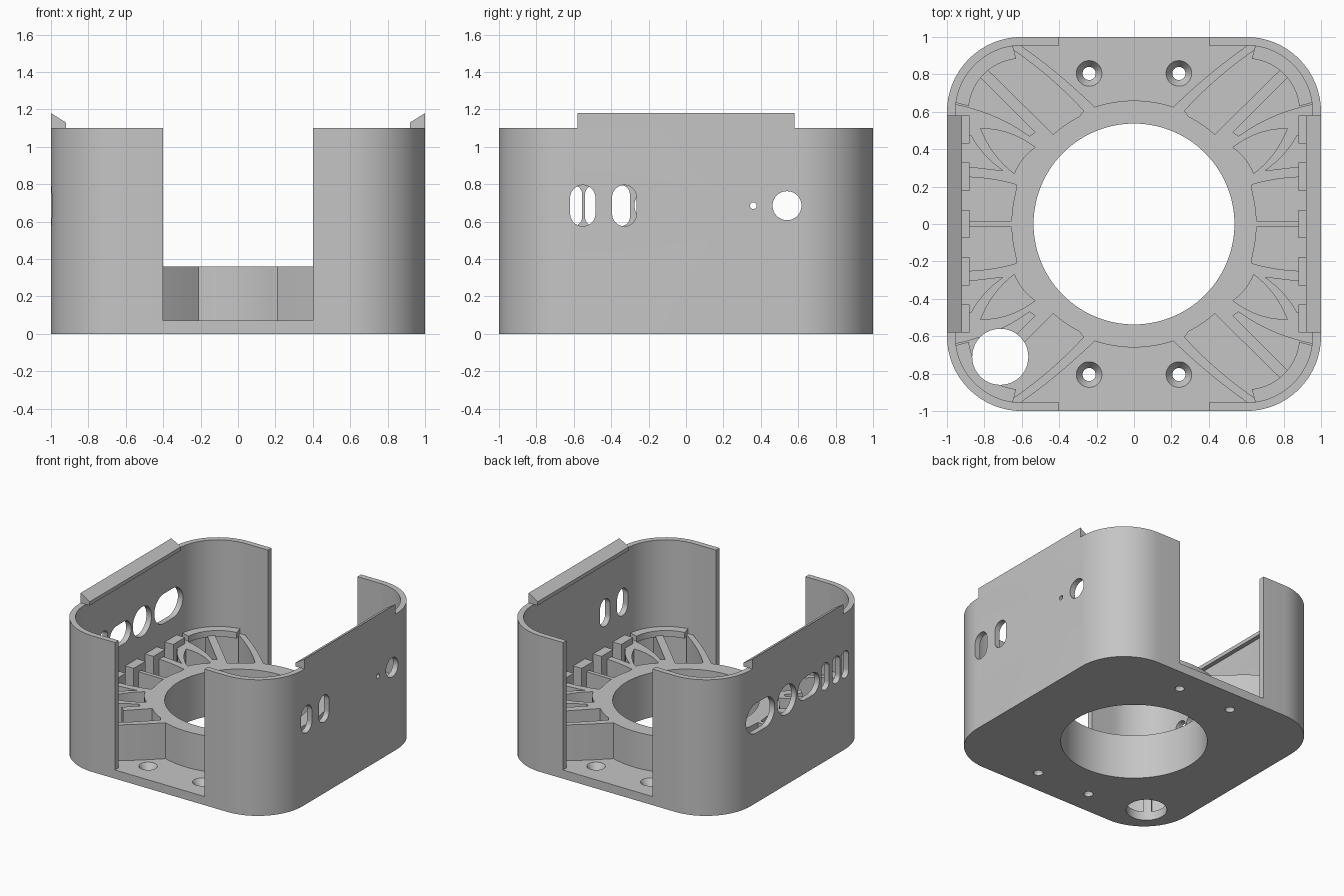
import bpy, bmesh, math
from mathutils import Matrix, Vector

if "Cube" in bpy.data.objects:
    bpy.data.objects.remove(bpy.data.objects["Cube"])

mat = bpy.data.materials.new("light_grey")
mat.use_nodes = True
grey = (0.56, 0.56, 0.56, 1)
mat.diffuse_color = grey
mat.node_tree.nodes["Principled BSDF"].inputs["Base Color"].default_value = grey

FLOOR, RIB_TOP, WALL_TOP, WALL = 0.07, 0.36, 1.1, 0.045
QUADS = [(1, 1), (-1, 1), (-1, -1), (1, -1)]


# --- helpers ---
def to_object(bm, name):
    bmesh.ops.recalc_face_normals(bm, faces=bm.faces)
    me = bpy.data.meshes.new(name)
    bm.to_mesh(me)
    bm.free()
    me.materials.append(mat)
    ob = bpy.data.objects.new(name, me)
    bpy.context.collection.objects.link(ob)
    return ob


def prism(name, outline, low, high, axis="z"):
    """Extrude a 2D outline along z, x or y."""
    place = {"z": lambda a, b, h: (a, b, h),
             "x": lambda a, b, h: (h, a, b),
             "y": lambda a, b, h: (a, h, b)}[axis]
    bm = bmesh.new()
    face = bm.faces.new([bm.verts.new(place(a, b, low)) for a, b in outline])
    new = bmesh.ops.extrude_face_region(bm, geom=[face])["geom"]
    step = Vector(place(0, 0, high - low))
    bmesh.ops.translate(bm, verts=[v for v in new if isinstance(v, bmesh.types.BMVert)], vec=step)
    return to_object(bm, name)


def cone(name, x, y, low, high, r1, r2):
    bm = bmesh.new()
    bmesh.ops.create_cone(bm, cap_ends=True, segments=48, radius1=r1, radius2=r2,
                          depth=high - low,
                          matrix=Matrix.Translation((x, y, (low + high) / 2)))
    return to_object(bm, name)


def box(name, x1, x2, y1, y2, z1, z2):
    return prism(name, [(x1, y1), (x2, y1), (x2, y2), (x1, y2)], z1, z2)


def arc(cx, cy, r, start, end, n=16):
    angles = [math.radians(start + (end - start) * i / n) for i in range(n + 1)]
    return [(cx + r * math.cos(a), cy + r * math.sin(a)) for a in angles]


def bend(a, c, b, n=10):
    """Quadratic curve from a to b pulled towards c."""
    a, c, b = Vector(a), Vector(c), Vector(b)
    ts = [i / n for i in range(n + 1)]
    return [tuple(a * (1 - t) ** 2 + c * 2 * t * (1 - t) + b * t * t) for t in ts]


def rounded(half, r):
    k = half - r
    return [p for i, (sx, sy) in enumerate(QUADS)
            for p in arc(sx * k, sy * k, r, 90 * i, 90 * i + 90)]


def slot(y, z, w, h):
    """Stadium outline, upright or lying."""
    r, dy, dz = min(w, h) / 2, max(w - h, 0) / 2, max(h - w, 0) / 2
    pts = []
    for i, (sy, sz) in enumerate(QUADS):
        pts += arc(y + sy * dy, z + sz * dz, r, 90 * i, 90 * i + 90, 10)
    return [p for i, p in enumerate(pts) if (Vector(p) - Vector(pts[i - 1])).length > 1e-5]


def mirrored(outline, sx, sy):
    return [(x * sx, y * sy) for x, y in outline]


def cut(ob, cutters):
    for c in cutters:
        m = ob.modifiers.new("cut", "BOOLEAN")
        m.operation, m.solver, m.object = "DIFFERENCE", "EXACT", c
    bpy.context.view_layer.update()
    me = bpy.data.meshes.new_from_object(ob.evaluated_get(bpy.context.evaluated_depsgraph_get()))
    ob.modifiers.clear()
    ob.data = me
    for c in cutters:
        bpy.data.objects.remove(c)


def centre_hole():
    bm = bmesh.new()
    bmesh.ops.create_cone(bm, cap_ends=True, segments=96, radius1=0.537, radius2=0.537, depth=3)
    return to_object(bm, "centre_cutter")


def cable_hole():
    return cone("cable_cutter", -0.715, -0.71, -0.1, 0.5, 0.15, 0.15)


# --- shell: floor and walls with open front and back ---
shell = prism("shell", rounded(1, 0.4), 0, WALL_TOP)
cutters = [prism("inside_cutter", rounded(1 - WALL, 0.4 - WALL), FLOOR, 1.3),
           box("gap_cutter", -0.4, 0.4, -1.2, 1.2, FLOOR, 1.4),
           centre_hole(), cable_hole()]
for sx, sy in QUADS:
    x, y = sx * 0.24, sy * 0.805
    cutters += [cone("screw_cutter", x, y, -0.1, 0.2, 0.035, 0.035),
                cone("sink_cutter", x, y, 0.02, 0.08, 0.035, 0.075)]
# ports in the two side walls: y, width, height
MID = 0.685
left_ports = [(-0.552, 0.135, 0.22), (-0.33, 0.13, 0.22), (0.36, 0.036, 0.036), (0.54, 0.155, 0.155)]
right_ports = [(-0.605, 0.1, 0.22), (-0.49, 0.1, 0.22), (-0.35, 0.1, 0.22),
               (-0.138, 0.275, 0.18), (0.14, 0.24, 0.24), (0.475, 0.36, 0.24)]
for ports, x in ((left_ports, 0.8), (right_ports, -1.2)):
    cutters += [prism("port_cutter", slot(y, MID, w, h), x, x + 0.4, "x") for y, w, h in ports]
cut(shell, cutters)

# --- hub and ribs: a slab with pockets cut between the ribs ---
ribs = prism("hub_and_ribs", rounded(0.96, 0.36), FLOOR, RIB_TOP)
bay = (arc(0, 0, 0.66, 91, 71.5, 8) + bend((0.21, 0.626), (0.4, 0.81), (0.6, 0.95))
       + [(0.6, 1.1), (-0.01, 1.1)])
corner_leaf = (bend((0.27, 0.605), (0.44, 0.79), (0.645, 0.93)) + [(0.65, 1.0), (0.95, 0.99)]
               + arc(0, 0, 0.645, 48, 63, 6))
small_leaf = [(1.01, 0.97), (0.53, 0.49)] + bend((0.56, 0.47), (0.72, 0.59), (0.95, 0.64))
petal = (bend((0.64, 0.27), (0.61, 0.35), (0.53, 0.41), 6)
         + bend((0.53, 0.41), (0.66, 0.51), (0.82, 0.51))[1:]
         + bend((0.82, 0.51), (0.76, 0.36), (0.64, 0.27))[1:-1])
wedge = [(0.7, 0.285), (1, 0.32), (1, 0.47)] + bend((0.87, 0.47), (0.81, 0.36), (0.7, 0.285))[:-1]
side_pocket = ([(1, 0.015), (1, 0.25)] + bend((0.87, 0.25), (0.75, 0.245), (0.63, 0.21))
               + arc(0, 0, 0.655, 15, 1.4, 6))
cutters = [centre_hole(), cable_hole()]
for sx, sy in QUADS:
    for outline in (bay, corner_leaf, small_leaf, petal, wedge, side_pocket):
        cutters.append(prism("pocket_cutter", mirrored(outline, sx, sy), FLOOR - 0.05, 0.5))
cut(ribs, cutters)

# --- curved ledges in the corners ---
outer = arc(0.6, 0.6, 0.36, 8, 82)
inner = arc(0.6, 0.6, 0.285, 84, 6)
ledges = []
for sx, sy in QUADS:
    ledge = prism("corner_ledge", mirrored(outer + inner, sx, sy), RIB_TOP - 0.01, 0.4)
    ledges.append(ledge)
    if sx < 0 and sy < 0:
        cut(ledge, [cable_hole()])

# --- side tabs and top lips ---
tabs, lips = [], []
lip_profile = [(1, WALL_TOP), (1, 1.18), (0.92, 1.13), (0.92, WALL_TOP)]
for side in (1, -1):
    for i in range(-2, 3):
        y = 0.2525 * i
        x1, x2 = sorted((side * 0.88, side * 0.96))
        tabs.append(box("side_tab", x1, x2, y - 0.075, y + 0.075, 0.2, 0.41))
    lips.append(prism("top_lip", [(x * side, z) for x, z in lip_profile], -0.58, 0.58, "y"))

# --- smooth curves, sharp edges ---
bpy.ops.object.select_all(action="DESELECT")
for ob in [shell, ribs] + ledges + tabs + lips:
    ob.select_set(True)
bpy.context.view_layer.objects.active = shell
bpy.ops.object.shade_smooth_by_angle(angle=math.radians(30))
